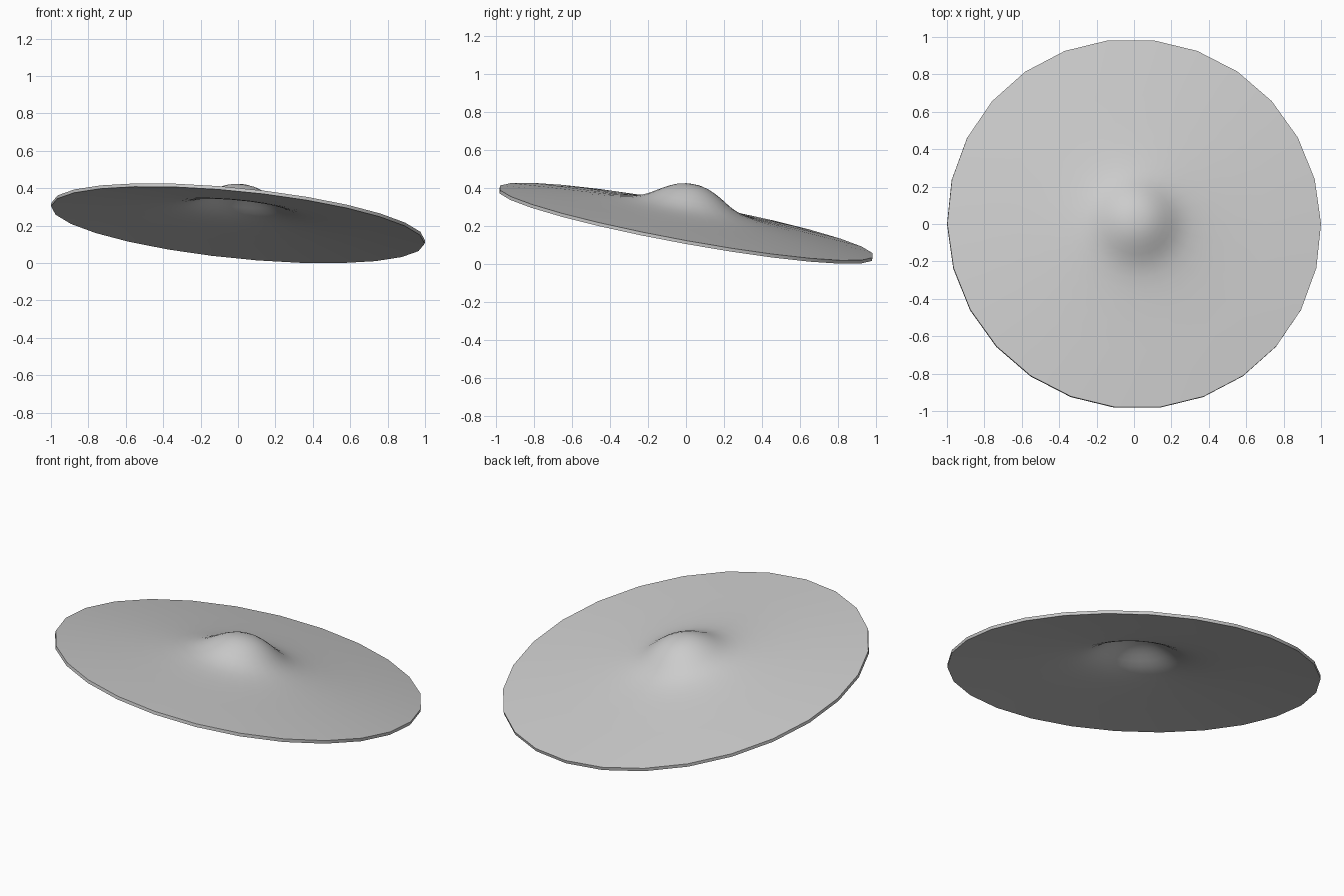
import bpy, bmesh, math
from mathutils import Euler, Matrix, Vector

if "Cube" in bpy.data.objects:
    bpy.data.objects.remove(bpy.data.objects["Cube"])

SEGMENTS = 26
THICK = 0.018
# upper surface profile: radius, height above the rim
PROFILE = [(1.004, 0.0), (0.85, 0.016), (0.70, 0.030), (0.55, 0.044), (0.44, 0.056),
           (0.37, 0.066), (0.31, 0.078), (0.265, 0.092), (0.225, 0.110), (0.19, 0.131),
           (0.155, 0.153), (0.12, 0.172), (0.085, 0.187), (0.045, 0.197)]
TOP = 0.200


def add_surface(bm, offset, flip):
    """Lathe the profile into a capped surface and return its rim ring."""
    rings = []
    for r, h in PROFILE:
        rings.append([bm.verts.new((r * math.cos(a), r * math.sin(a), h + offset))
                      for a in (2 * math.pi * i / SEGMENTS for i in range(SEGMENTS))])
    centre = bm.verts.new((0, 0, TOP + offset))
    for i in range(SEGMENTS):
        j = (i + 1) % SEGMENTS
        for a, b in zip(rings, rings[1:]):
            bm.faces.new((a[i], a[j], b[j], b[i]))
        bm.faces.new((rings[-1][i], rings[-1][j], centre))
    return rings[0]


# cymbal: thin belled disc with a vertical rim
bm = bmesh.new()
upper = add_surface(bm, THICK, False)
lower = add_surface(bm, 0.0, True)
for i in range(SEGMENTS):
    j = (i + 1) % SEGMENTS
    bm.faces.new((lower[i], lower[j], upper[j], upper[i]))
bmesh.ops.recalc_face_normals(bm, faces=bm.faces)

# tilt towards the back right, then centre on the ground
bm.transform(Euler((-0.18, 0.10, 0)).to_matrix().to_4x4())
co = [v.co for v in bm.verts]
lo = Vector([min(c[k] for c in co) for k in range(3)])
hi = Vector([max(c[k] for c in co) for k in range(3)])
bm.transform(Matrix.Translation((-(lo.x + hi.x) / 2, -(lo.y + hi.y) / 2, -lo.z)))

mesh = bpy.data.meshes.new("cymbal")
bm.to_mesh(mesh)
bm.free()
cymbal = bpy.data.objects.new("cymbal", mesh)
bpy.context.collection.objects.link(cymbal)
bpy.context.view_layer.objects.active = cymbal
cymbal.select_set(True)
bpy.ops.object.shade_smooth_by_angle(angle=math.radians(35))
